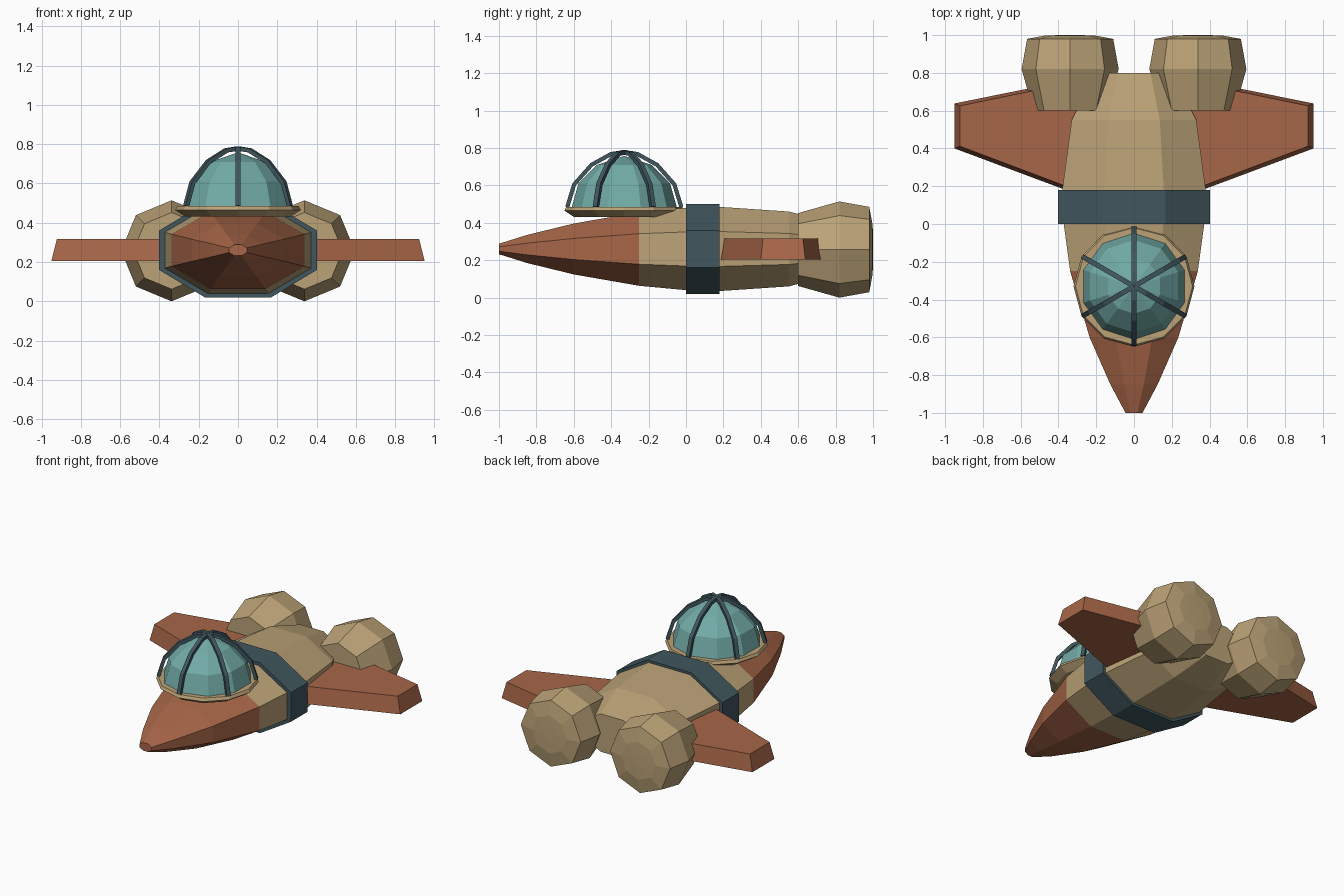
import bpy, bmesh, math
from mathutils import Vector

if "Cube" in bpy.data.objects:
    bpy.data.objects.remove(bpy.data.objects["Cube"])


def material(name, rgb):
    m = bpy.data.materials.new(name)
    m.diffuse_color = (*rgb, 1)
    m.use_nodes = True
    m.node_tree.nodes["Principled BSDF"].inputs["Base Color"].default_value = m.diffuse_color
    return m


TAN = material("tan", (0.50, 0.365, 0.185))
RUST = material("rust", (0.39, 0.133, 0.065))
SLATE = material("dark slate", (0.052, 0.095, 0.112))
GLASS = material("teal glass", (0.168, 0.41, 0.385))
MID_Z = 0.26
DOME_Y = -0.33


def loft(name, rings, *mats):
    """Skin a list of equal-sized point rings and cap both ends."""
    bm = bmesh.new()
    rows = [[bm.verts.new(p) for p in ring] for ring in rings]
    n = len(rows[0])
    for a, b in zip(rows, rows[1:]):
        for i in range(n):
            j = (i + 1) % n
            bm.faces.new((a[i], a[j], b[j], b[i]))
    bm.faces.new(rows[0])
    bm.faces.new(rows[-1])
    bmesh.ops.recalc_face_normals(bm, faces=bm.faces)
    me = bpy.data.meshes.new(name)
    bm.to_mesh(me)
    bm.free()
    for m in mats:
        me.materials.append(m)
    ob = bpy.data.objects.new(name, me)
    bpy.context.collection.objects.link(ob)
    return ob


def octagon(y, half_w, half_h, cx=0.0, cz=MID_Z, flat=True):
    """Ring across the y axis; half sizes reach flats or corners."""
    k = 1 / math.cos(math.pi / 8) if flat else 1
    off = 0.5 if flat else 0
    return [(cx + half_w * k * math.cos((i + off) * math.pi / 4), y,
             cz + half_h * k * math.sin((i + off) * math.pi / 4)) for i in range(8)]


def disc_ring(r, z, n, turn=0.0):
    return [(r * math.cos(turn + math.tau * i / n),
             DOME_Y + r * math.sin(turn + math.tau * i / n), z) for i in range(n)]


# Hull with rust nose in front of y = -0.25
stations = [(-1.0, 0.045, 0.028), (-0.85, 0.125, 0.075), (-0.6, 0.235, 0.136),
            (-0.25, 0.338, 0.197), (0.0, 0.372, 0.22), (0.18, 0.38, 0.225),
            (0.55, 0.33, 0.2), (0.6, 0.305, 0.187), (0.8, 0.21, 0.13)]
hull = loft("hull", [octagon(*s) for s in stations], TAN, RUST)
for f in hull.data.polygons:
    f.material_index = 1 if f.center.y < -0.25 else 0

# Raised band around the waist
loft("waist_band", [octagon(0.0, 0.402, 0.241), octagon(0.18, 0.402, 0.241)], SLATE)

# Barrel engines with slightly domed rear caps, and tapered wings
barrel = [(0.6, 0.195), (0.82, 0.257), (0.98, 0.228), (0.998, 0.13), (1.0, 0.05)]
wing_low = [(0.2, 0.12), (0.95, 0.4), (0.95, 0.638), (0.2, 0.79)]
wing_top = [(0.2, 0.14), (0.922, 0.412), (0.922, 0.625), (0.2, 0.775)]
for side, s in (("left", -1), ("right", 1)):
    loft(side + "_engine", [octagon(y, r, r, s * 0.338, 0.257, False) for y, r in barrel], TAN)
    loft(side + "_wing", [[(s * x, y, 0.205) for x, y in wing_low],
                          [(s * x, y, 0.317) for x, y in wing_top]], RUST)

# Canopy base plate
loft("canopy_base", [disc_ring(0.27, 0.432, 12), disc_ring(0.32, 0.465, 12),
                     disc_ring(0.31, 0.484, 12)], TAN)

# Faceted glass dome, corner facing forward
dome = [(0.282, 0.48), (0.245, 0.61), (0.145, 0.71), (0.004, 0.757)]
loft("canopy_glass", [disc_ring(r, z, 10, math.pi / 2) for r, z in dome], GLASS)

# Six ribs arching over the glass
arch = [(0.305, 0.484), (0.268, 0.605), (0.175, 0.71), (0.07, 0.768), (0.0, 0.778)]
for k in range(6):
    a = math.pi / 2 + k * math.pi / 3
    out = Vector((math.cos(a), math.sin(a), 0))
    across = Vector((-math.sin(a), math.cos(a), 0)) * 0.013
    rings = []
    for i, (r, z) in enumerate(arch):
        p, q = arch[max(i - 1, 0)], arch[min(i + 1, len(arch) - 1)]
        t = Vector((q[0] - p[0], q[1] - p[1])).normalized()
        normal = (out * t.y + Vector((0, 0, -t.x))) * 0.011
        c = Vector((0, DOME_Y, z)) + out * r
        rings.append([c + across + normal, c - across + normal,
                      c - across - normal, c + across - normal])
    loft(f"canopy_rib_{k + 1}", rings, SLATE)
